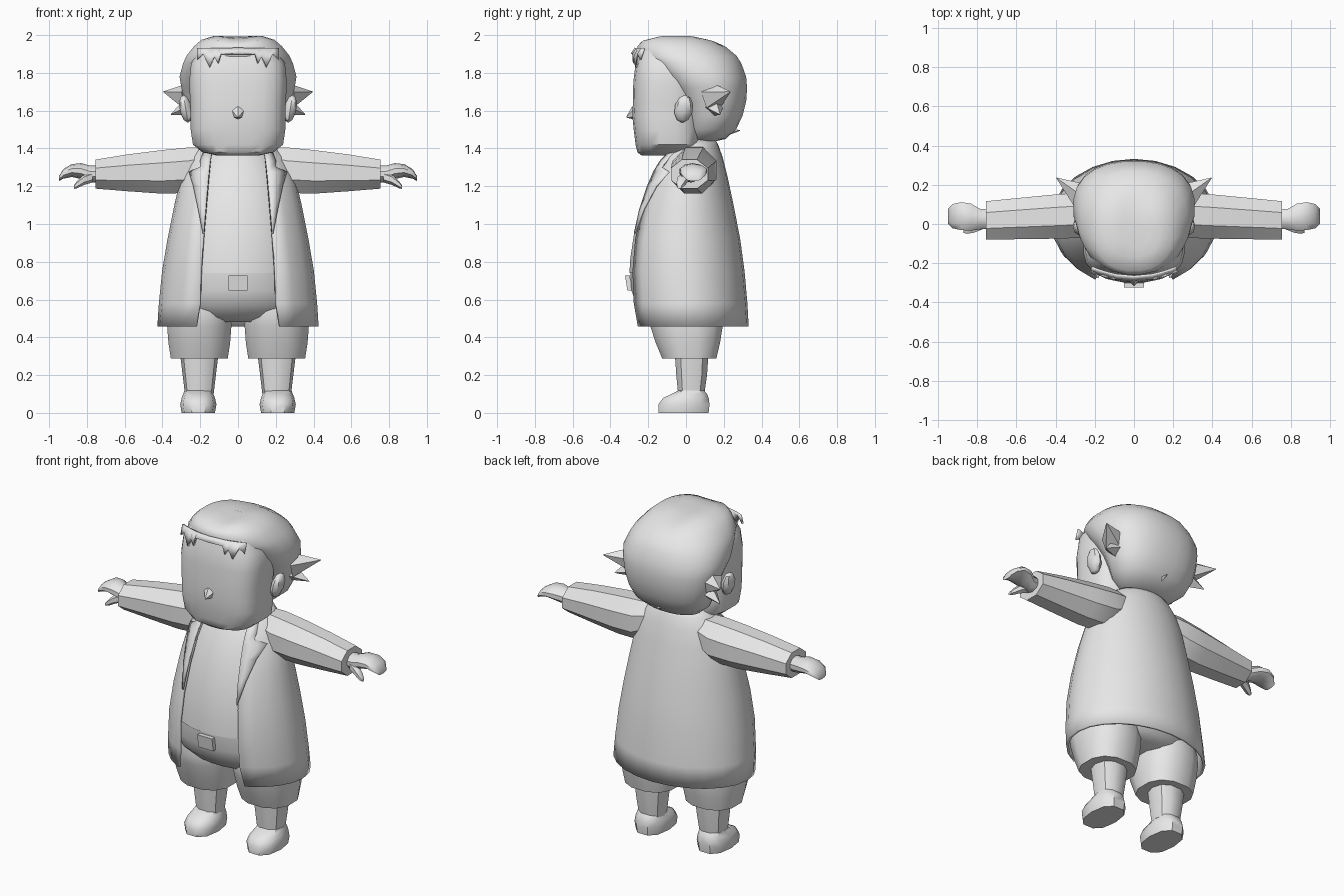
import bpy, bmesh, math
from mathutils import Vector

if "Cube" in bpy.data.objects:
    bpy.data.objects.remove(bpy.data.objects["Cube"])

GREY = bpy.data.materials.new("plain grey")
GREY.diffuse_color = (0.8, 0.8, 0.8, 1)
GREY.use_nodes = True
GREY.node_tree.nodes["Principled BSDF"].inputs["Base Color"].default_value = GREY.diffuse_color


def finish(name, bm, mirror=False, angle=40, thick=0, fix=True):
    """Turn a bmesh into a named, shaded object."""
    if fix:
        bmesh.ops.recalc_face_normals(bm, faces=bm.faces)
    mesh = bpy.data.meshes.new(name)
    bm.to_mesh(mesh)
    bm.free()
    mesh.materials.append(GREY)
    ob = bpy.data.objects.new(name, mesh)
    bpy.context.collection.objects.link(ob)
    bpy.ops.object.select_all(action='DESELECT')
    ob.select_set(True)
    bpy.context.view_layer.objects.active = ob
    bpy.ops.object.shade_smooth_by_angle(angle=math.radians(angle))
    if thick:
        mod = ob.modifiers.new("thickness", 'SOLIDIFY')
        mod.thickness, mod.offset = thick, 0
    if mirror:
        ob.modifiers.new("mirror", 'MIRROR').use_clip = False
    return ob


def skin(rings, closed=True, caps=True):
    """Bridge equal rings of points with quads."""
    bm = bmesh.new()
    loops = [[bm.verts.new(p) for p in r] for r in rings]
    n = len(loops[0])
    for a, b in zip(loops, loops[1:]):
        for i in range(n if closed else n - 1):
            j = (i + 1) % n
            bm.faces.new((a[i], a[j], b[j], b[i]))
    if caps:
        bm.faces.new(loops[0][::-1])
        bm.faces.new(loops[-1])
    return bm


def power(v, p):
    return math.copysign(abs(v) ** (2 / p), v)


def upright(sections, n=16, p=2, cx=0):
    """Sections are (z, half width, front y, back y)."""
    out = []
    for z, rx, yf, yb in sections:
        ring = []
        for i in range(n):
            a = 2 * math.pi * (i + 0.5) / n
            ring.append((cx + rx * power(math.sin(a), p),
                         (yf + yb) / 2 - (yb - yf) / 2 * power(math.cos(a), p), z))
        out.append(ring)
    return skin(out)


def sideways(sections, n=8):
    """Sections are (x, centre y, centre z, half depth, half height)."""
    return skin([[(x, cy + ry * math.cos(2 * math.pi * (i + .5) / n),
                   cz + rz * math.sin(2 * math.pi * (i + .5) / n)) for i in range(n)]
                 for x, cy, cz, ry, rz in sections])


def spike(name, base, tip, r, mirror=True, n=4):
    base, tip = Vector(base), Vector(tip)
    d = tip - base
    bm = bmesh.new()
    bmesh.ops.create_cone(bm, cap_ends=True, segments=n, radius1=r, radius2=0.002, depth=d.length)
    bmesh.ops.rotate(bm, verts=bm.verts, matrix=d.to_track_quat('Z', 'Y').to_matrix())
    bmesh.ops.translate(bm, verts=bm.verts, vec=(base + tip) / 2)
    finish(name, bm, mirror, angle=30)


# Head: squarish face, nose and neck
finish("face", upright([(1.362, .11, -.235, .05), (1.38, .19, -.258, .06), (1.42, .24, -.268, .08),
                        (1.5, .252, -.278, .08), (1.57, .252, -.285, .08), (1.65, .255, -.282, .08),
                        (1.75, .26, -.28, .08), (1.85, .25, -.268, .08), (1.93, .2, -.24, .05)], 24, 3))
spike("nose", (0, -.27, 1.585), (0, -.316, 1.565), .04, False, 6)
finish("neck", upright([(1.34, .12, -.06, .13), (1.48, .12, -.06, .13)], 12))

# Hair cap with a shallow dip on the crown
bm = upright([(1.43, .1, .04, .12), (1.45, .17, .0, .21), (1.5, .23, -.01, .265), (1.57, .262, -.02, .3),
              (1.65, .285, -.05, .32), (1.72, .302, -.1, .325), (1.78, .312, -.15, .32),
              (1.85, .293, -.222, .295), (1.89, .275, -.258, .27), (1.94, .235, -.258, .21),
              (1.975, .195, -.24, .15), (1.995, .13, -.17, .07), (2.0, .08, -.11, .01)], 24, 2.3)
for v in bm.verts:
    if v.co.z > 1.96:
        v.co.z -= .018 * max(0, 1 - abs(v.co.x) / .11)
finish("hair", bm, angle=60)

# Fringe strip with jagged points at both sides of the forehead
jag = [(0, 1.9), (.09, 1.9), (.105, 1.85), (.125, 1.885), (.15, 1.83), (.185, 1.9), (.215, 1.87)]
jag = [(-x, z) for x, z in jag[:0:-1]] + jag
depth = lambda x: -.287 + 1.0 * x * x
bm = skin([[(x, depth(x), z) for x, z in jag],
           [(x, depth(x) + .02, 1.93) for x, z in jag]], False, False)
finish("fringe", bm, thick=.012, fix=False)

# Ears and hair tufts
bm = bmesh.new()
bmesh.ops.create_uvsphere(bm, u_segments=8, v_segments=5, radius=1)
for v in bm.verts:
    v.co = (.277 + v.co.x * .033 + v.co.z * .012, -.012 + v.co.y * .05 + v.co.z * .008, 1.61 + v.co.z * .074)
finish("ears", bm, True)
spike("upper_side_tufts", (.26, .14, 1.675), (.395, .235, 1.70), .075, n=5)
spike("lower_side_tufts", (.26, .15, 1.62), (.355, .18, 1.58), .05)
spike("nape_tuft", (0, .17, 1.485), (0, .285, 1.495), .035, False)

# Shirt and trousers
finish("shirt", upright([(.74, .36, -.302, .26), (.82, .352, -.297, .25), (.95, .33, -.277, .23),
                         (1.1, .295, -.237, .2), (1.25, .245, -.177, .17), (1.37, .18, -.1, .14),
                         (1.42, .13, -.05, .13)], 24))
finish("trouser_seat", upright([(.48, .22, -.14, .15), (.51, .3, -.2, .2), (.57, .355, -.262, .24),
                                (.65, .36, -.292, .25), (.76, .355, -.298, .25)], 24))
finish("trouser_legs", upright([(.288, .155, -.13, .165), (.37, .168, -.165, .185), (.46, .175, -.195, .2),
                                (.52, .172, -.21, .2), (.6, .15, -.2, .18)], 12, 2.4, .205), True)
bm = bmesh.new()
bmesh.ops.create_cube(bm, size=1)
for v in bm.verts:
    v.co = (v.co.x * .1, -.304 + v.co.y * .025 - v.co.z * .012, .688 + v.co.z * .08)
finish("buckle", bm)

# Shins and shoes
finish("shins", upright([(.1, .076, -.045, .1), (.2, .088, -.055, .115), (.34, .105, -.065, .125)],
                        10, 2.3, .205), True)
finish("shoes", upright([(0, .088, -.15, .125), (.045, .096, -.152, .13), (.08, .088, -.125, .125),
                         (.1, .08, -.08, .115), (.118, .074, -.045, .1)], 10, 2.5, .21), True)

# Coat, open down the front: (z, half width, front y, back y, edge x)
COAT = [(.458, .42, -.295, .325, .22), (.58, .412, -.31, .318, .2), (.75, .395, -.318, .303, .195),
        (.92, .366, -.302, .28, .183), (1.1, .33, -.258, .245, .168), (1.25, .295, -.2, .213, .155),
        (1.35, .25, -.14, .188, .145), (1.415, .19, -.075, .165, .132), (1.45, .135, -.03, .145, .1)]
rings = []
for z, rx, yf, yb, edge in COAT:
    a0 = math.asin(edge / rx)
    rings.append([(rx * math.sin(a), (yf + yb) / 2 - (yb - yf) / 2 * math.cos(a), z)
                  for a in (a0 + (2 * math.pi - 2 * a0) * i / 20 for i in range(21))])
finish("coat", skin(rings, False, False), thick=.014, fix=False)


def coat_y(x, z):
    """Front surface of the coat at a given x and z."""
    for a, b in zip(COAT, COAT[1:]):
        if a[0] <= z <= b[0]:
            t = (z - a[0]) / (b[0] - a[0])
            rx, yf, yb = [a[k] + (b[k] - a[k]) * t for k in (1, 2, 3)]
            return (yf + yb) / 2 - (yb - yf) / 2 * math.sqrt(max(0, 1 - (x / rx) ** 2))


# Notched lapels lying on the coat: (z, inner x, outer x)
LAPEL = [(.95, .18, .185), (1.08, .17, .21), (1.2, .16, .235), (1.275, .153, .258),
         (1.3, .15, .2), (1.33, .147, .2), (1.4, .135, .175)]
rings = [[(x, coat_y(x, z) - .016, z) for x in (i, (i + o) / 2, o)] for z, i, o in LAPEL]
finish("lapels", skin(rings, False, False), True, thick=.009, fix=False)

# Sleeves, hands and thumbs
finish("sleeves", sideways([(.16, .05, 1.315, .1, .1), (.26, .045, 1.285, .125, .13),
                            (.4, .038, 1.276, .122, .125), (.58, .028, 1.271, .114, .106),
                            (.755, .018, 1.264, .106, .083)]), True)
finish("hands", sideways([(.72, .025, 1.265, .05, .045), (.785, .025, 1.265, .055, .045),
                          (.83, .035, 1.28, .072, .042), (.88, .04, 1.283, .075, .034),
                          (.925, .04, 1.265, .065, .025), (.948, .04, 1.24, .04, .013)], 10), True)
finish("thumbs", sideways([(.77, .0, 1.25, .03, .03), (.815, -.018, 1.235, .03, .028),
                           (.85, -.03, 1.21, .023, .02), (.868, -.035, 1.196, .012, .01)], 6), True)
